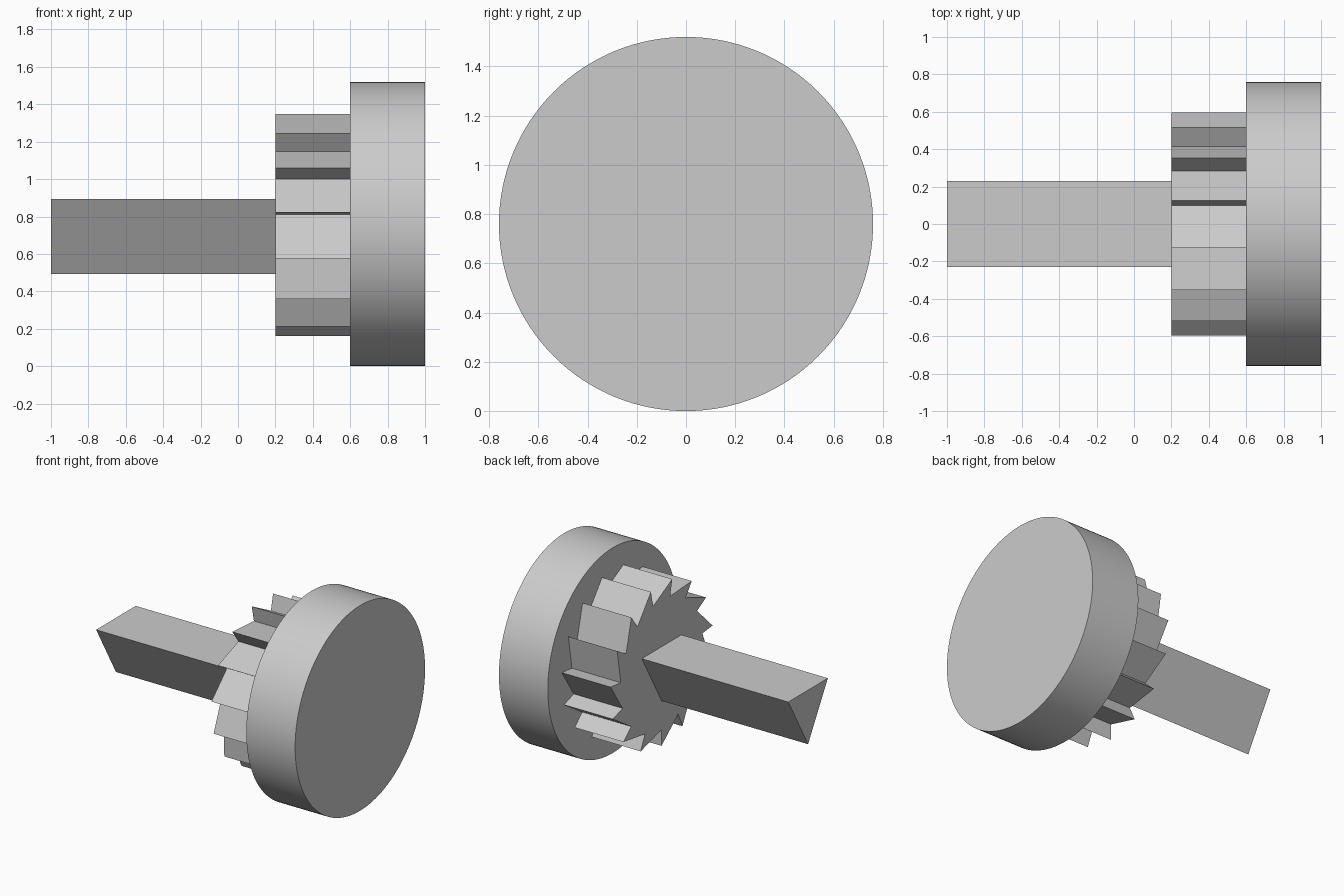
import bpy
import bmesh
from math import sin, cos, pi, radians

if "Cube" in bpy.data.objects:
    bpy.data.objects.remove(bpy.data.objects["Cube"], do_unlink=True)

AXIS_Z = 0.76

# Single plain material
grey = bpy.data.materials.new("light grey")
grey.use_nodes = True
colour = (0.6, 0.6, 0.6, 1)
grey.diffuse_color = colour
grey.node_tree.nodes["Principled BSDF"].inputs["Base Color"].default_value = colour


def polar(radius, angle):
    """Point around the axis; angle rises from the front (-y) side."""
    return -radius * cos(angle), radius * sin(angle)


def prism(name, profile, x0, x1, smooth=False):
    """Extrude a y/z profile along x, about the shared axis."""
    bm = bmesh.new()
    face = bm.faces.new([bm.verts.new((x0, y, z + AXIS_Z)) for y, z in profile])
    ext = bmesh.ops.extrude_face_region(bm, geom=[face], use_keep_orig=True)
    moved = [v for v in ext["geom"] if isinstance(v, bmesh.types.BMVert)]
    bmesh.ops.translate(bm, vec=(x1 - x0, 0, 0), verts=moved)
    bmesh.ops.recalc_face_normals(bm, faces=bm.faces[:])
    mesh = bpy.data.meshes.new(name)
    bm.to_mesh(mesh)
    bm.free()
    mesh.materials.append(grey)
    obj = bpy.data.objects.new(name, mesh)
    bpy.context.collection.objects.link(obj)
    if smooth:
        bpy.ops.object.select_all(action="DESELECT")
        obj.select_set(True)
        bpy.context.view_layer.objects.active = obj
        bpy.ops.object.shade_smooth_by_angle(angle=radians(30))
    return obj


# Triangular shaft, point down
triangle = [polar(0.267, -pi / 2 + i * 2 * pi / 3) for i in range(3)]
prism("triangular_shaft", triangle, -1.0, 0.2)

# Ratchet wheel: radial step at each tip, long ramp to the next
TEETH = 15
teeth = []
for i in range(TEETH):
    angle = -pi / 2 - i * 2 * pi / TEETH
    teeth += [polar(0.6, angle), polar(0.48, angle)]
prism("ratchet_wheel", teeth, 0.2, 0.6)

# Round end disc
SIDES = 128
circle = [polar(0.76, i * 2 * pi / SIDES) for i in range(SIDES)]
prism("end_disc", circle, 0.6, 1.0, smooth=True)
